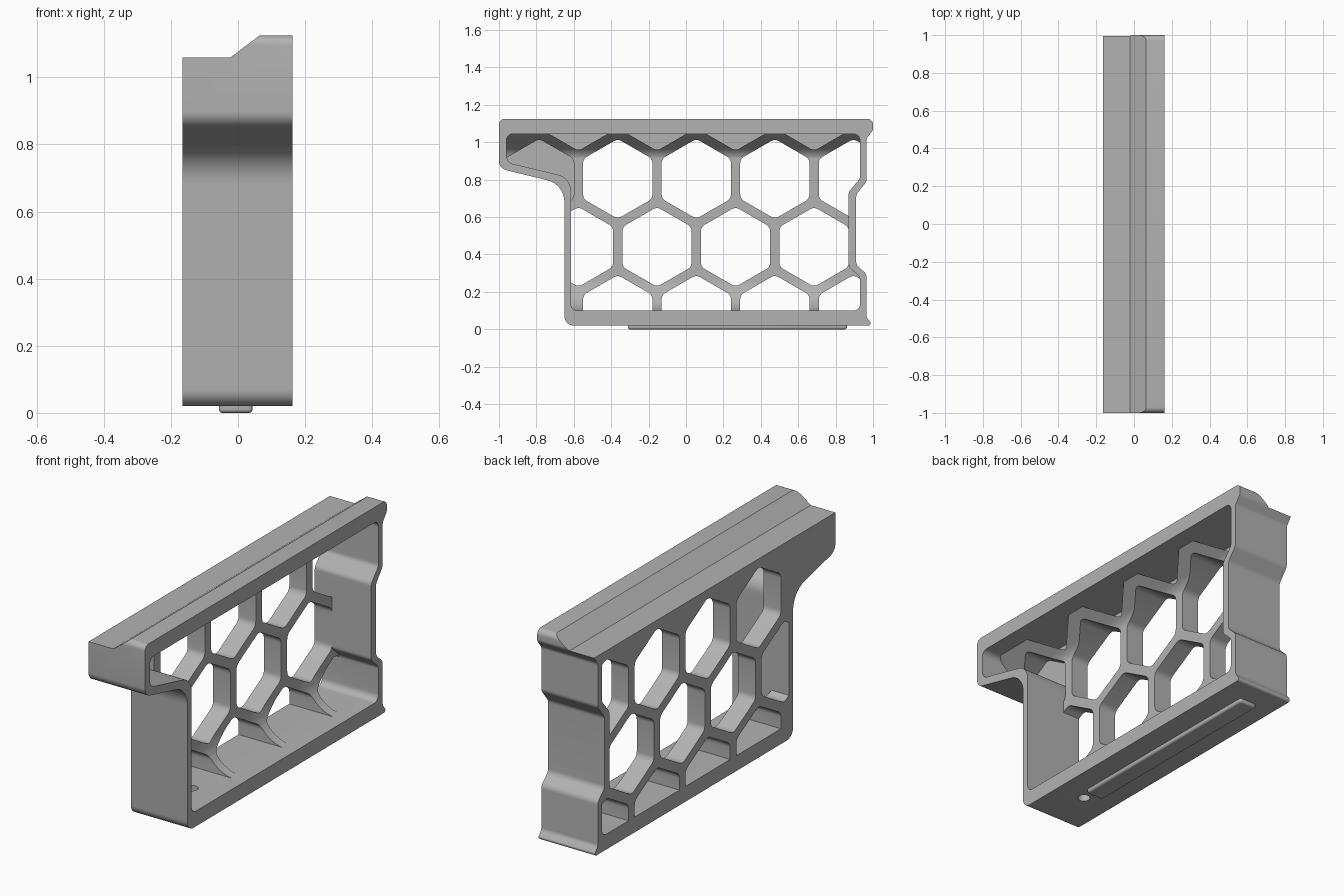
import bpy, bmesh, math
from mathutils import Vector, Matrix

if "Cube" in bpy.data.objects:
    bpy.data.objects.remove(bpy.data.objects["Cube"])

grey = bpy.data.materials.new("light grey")
grey.use_nodes = True
tone = (0.45, 0.45, 0.45, 1)
grey.diffuse_color = tone
grey.node_tree.nodes["Principled BSDF"].inputs["Base Color"].default_value = tone


def rounded(points, steps=8):
    """Round each corner (u, v, radius) of a closed outline."""
    out = []
    for i, (u, v, r) in enumerate(points):
        p = Vector((u, v))
        a = (Vector(points[i - 1][:2]) - p).normalized()
        b = (Vector(points[(i + 1) % len(points)][:2]) - p).normalized()
        if r == 0:
            out.append(p)
            continue
        half = a.angle(b) / 2
        centre = p + (a + b).normalized() * (r / math.sin(half))
        start = p + a * (r / math.tan(half)) - centre
        end = p + b * (r / math.tan(half)) - centre
        sweep = start.angle_signed(end)
        for k in range(steps + 1):
            out.append(centre + Matrix.Rotation(-sweep * k / steps, 2) @ start)
    return out


def add_prism(bm, outline, place, lo, hi):
    """Extrude an outline; place(u, v, depth) gives the 3D point."""
    rings = [[bm.verts.new(place(p[0], p[1], d)) for p in outline] for d in (lo, hi)]
    n = len(outline)
    caps = [bm.faces.new(ring) for ring in rings]
    for i in range(n):
        j = (i + 1) % n
        bm.faces.new((rings[0][i], rings[0][j], rings[1][j], rings[1][i]))
    return caps


def along_x(u, v, d):
    return (d, u, v)


def along_y(u, v, d):
    return (u, d, v)


def along_z(u, v, d):
    return (u, v, d)


def finish(bm, name):
    bmesh.ops.recalc_face_normals(bm, faces=bm.faces)
    mesh = bpy.data.meshes.new(name)
    bm.to_mesh(mesh)
    bm.free()
    mesh.materials.append(grey)
    obj = bpy.data.objects.new(name, mesh)
    bpy.context.collection.objects.link(obj)
    return obj


def prism(name, outline, place, lo, hi, bevel=0):
    bm = bmesh.new()
    caps = add_prism(bm, outline, place, lo, hi)
    if bevel:
        bmesh.ops.bevel(bm, geom=list(caps[0].edges), offset=bevel, segments=5,
                        profile=0.5, affect='EDGES', clamp_overlap=True)
    return finish(bm, name)


def combine(target, tool, operation, keep=False):
    bpy.context.view_layer.objects.active = target
    mod = target.modifiers.new("cut", 'BOOLEAN')
    mod.operation, mod.solver, mod.object = operation, 'EXACT', tool
    bpy.ops.object.modifier_apply(modifier=mod.name)
    if not keep:
        bpy.data.objects.remove(tool)


def smooth(obj, degrees):
    bpy.ops.object.select_all(action='DESELECT')
    obj.select_set(True)
    bpy.context.view_layer.objects.active = obj
    bpy.ops.object.shade_smooth_by_angle(angle=math.radians(degrees))


LEFT, RIGHT = 0.162, -0.165   # outer side faces
PANEL = -0.065                # inner face of the honeycomb panel

# Side outline of the body and of the opening inside its frame
outer = rounded([
    (-1, 1.125, .03), (-1, .86, .05), (-.65, .775, .12), (-.65, .02, .05),
    (1, .02, .012), (.965, .065, .03), (.965, .295, .04), (.91, .345, .04),
    (.91, .72, .04), (.965, .79, .04), (.965, 1.02, .03), (1, 1.065, .03),
    (1, 1.125, .03)])
inner = rounded([
    (-.96, 1.045, .035), (-.96, .893, .045), (-.615, .81, .09), (-.615, .1, .035),
    (.93, .1, .035), (.93, .28, .035), (.87, .335, .035), (.87, .735, .035),
    (.93, .805, .035), (.93, 1.045, .035)])

body = prism("honeycomb_frame", outer, along_x, RIGHT, LEFT)

# Sloped step along the top
step = prism("step_cutter", [(-.3, 1.06), (-.022, 1.06), (.124, 1.17), (-.3, 1.17)],
             along_y, -1.2, 1.2)
combine(body, step, 'DIFFERENCE')

# Open cavity with a curved floor and a sloped ceiling next to the panel
cavity = prism("cavity_cutter", inner, along_x, PANEL, .3, bevel=.03)
section = rounded([(.4, .098, 0), (PANEL - .002, .098, .18), (PANEL - .002, .94, .08),
                   (.07, 1.047, 0), (.4, 1.047, 0)])
combine(cavity, prism("section_cutter", section, along_y, -1.2, 1.2), 'INTERSECT')
combine(body, cavity, 'DIFFERENCE')

# Honeycomb cells: open rows, plus shallow pockets in the top row and the nose
PITCH, FLAT = .42, .37
ROW = PITCH * math.sqrt(3) / 2
open_cells, pockets = bmesh.new(), bmesh.new()
for row in range(4):
    for col in range(5):
        y = -.785 + PITCH * (col + .5 * (row % 2))
        z = .077 + ROW * row
        if row == 0 and col == 0 or row % 2 and col == 4:
            continue
        blind = row == 3 or (row == 2 and col == 0)
        radius = FLAT / math.sqrt(3)
        cell = rounded([(y + radius * math.sin(k * math.pi / 3),
                         z + radius * math.cos(k * math.pi / 3), .04)
                        for k in range(6)], 5)
        add_prism(pockets if blind else open_cells, cell, along_x,
                  -.11 if blind else -.3, .25)
clip = prism("clip_cutter", inner, along_x, -.4, .4)
for cells, name in ((open_cells, "cell_cutter"), (pockets, "pocket_cutter")):
    cutter = finish(cells, name)
    combine(cutter, clip, 'INTERSECT', keep=True)
    combine(body, cutter, 'DIFFERENCE')
bpy.data.objects.remove(clip)

# Round hole through the floor
circle = [(.03 * math.cos(k * math.pi / 12), -.38 + .03 * math.sin(k * math.pi / 12))
          for k in range(24)]
combine(body, prism("hole_cutter", circle, along_z, -.1, .2), 'DIFFERENCE')
smooth(body, 30)

# Low rail under the floor, rounded along its lower edge
rail_outline = rounded([(-.057, -.31, .012), (.043, -.31, .012),
                        (.043, .86, .012), (-.057, .86, .012)], 4)
rail = prism("bottom_rail", rail_outline, along_z, 0, .025, bevel=.011)
smooth(rail, 40)
